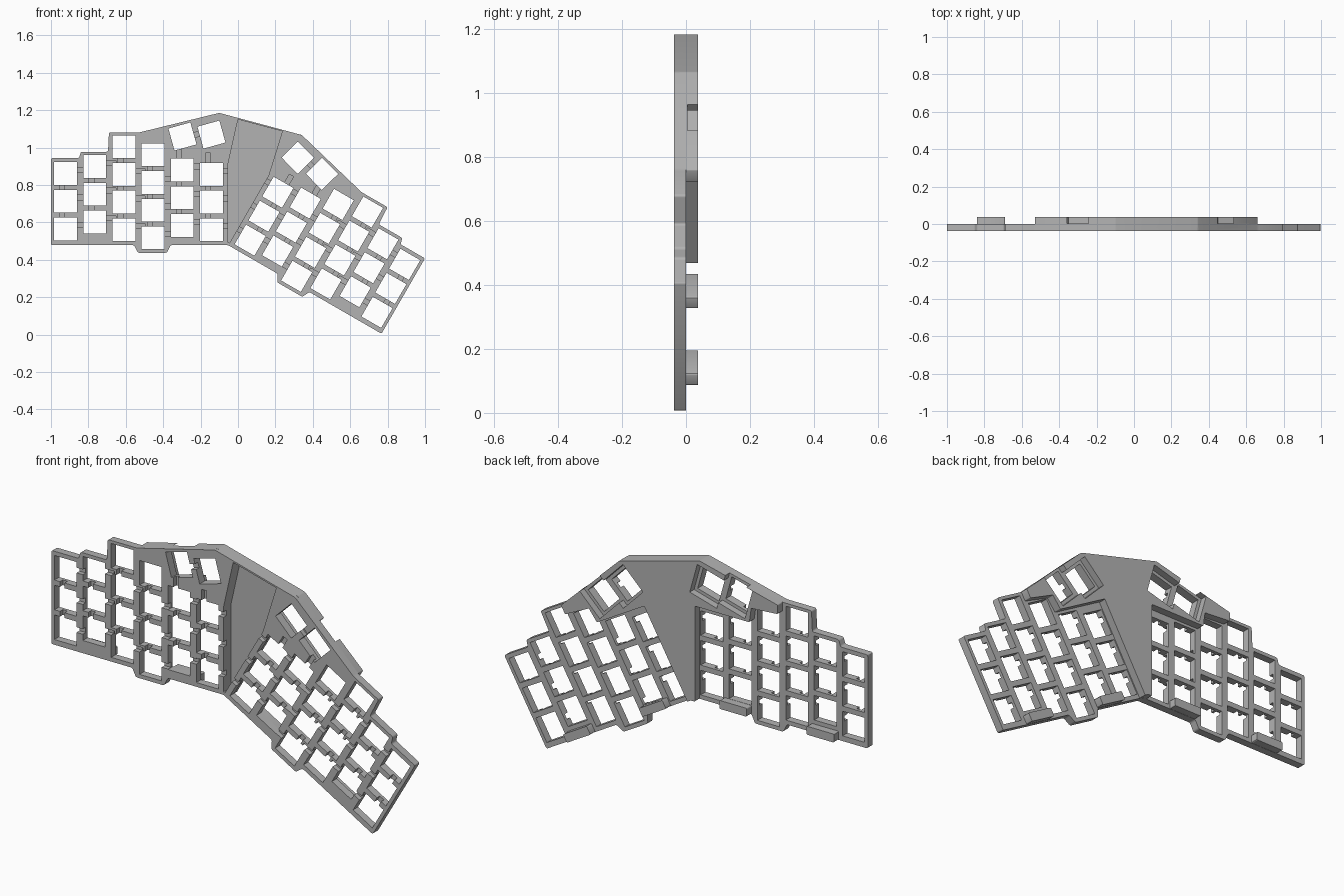
import bpy, bmesh, math

if "Cube" in bpy.data.objects:
    bpy.data.objects.remove(bpy.data.objects["Cube"], do_unlink=True)

HINGE = (-0.053, 0.478)
TILT = math.radians(30)
FRONT, MID, BACK = -0.038, 0.0, 0.038
HALF_HOLE, PITCH = 0.061, 0.148

grey = bpy.data.materials.new("plain_grey")
grey.use_nodes = True
grey.diffuse_color = (0.45, 0.45, 0.45, 1)
grey.node_tree.nodes["Principled BSDF"].inputs["Base Color"].default_value = grey.diffuse_color


def mirror(p):
    """Reflect a point of the right-hand half onto the tilted left half."""
    lx, lz = HINGE[0] - p[0], p[1] - HINGE[1]
    return (HINGE[0] + lx * math.cos(TILT) + lz * math.sin(TILT),
            HINGE[1] - lx * math.sin(TILT) + lz * math.cos(TILT))


def both(points):
    """Close a half outline with its mirrored copy."""
    return points + [mirror(p) for p in reversed(points)]


def prism(bm, points, y0, y1, bevel=0.0):
    part = bmesh.new()
    low = [part.verts.new((x, y0, z)) for x, z in points]
    high = [part.verts.new((x, y1, z)) for x, z in points]
    part.faces.new(low)
    part.faces.new(high)
    sides = []
    for i in range(len(points)):
        j = (i + 1) % len(points)
        part.faces.new((low[i], low[j], high[j], high[i]))
        sides.append(part.edges.get((low[i], high[i])))
    if bevel:
        bmesh.ops.bevel(part, geom=sides, offset=bevel, segments=3, profile=0.5, affect='EDGES')
    bmesh.ops.recalc_face_normals(part, faces=part.faces)
    temp = bpy.data.meshes.new("temp")
    part.to_mesh(temp)
    part.free()
    bm.from_mesh(temp)
    bpy.data.meshes.remove(temp)


def rect(cx, cz, hx, hz, angle=0.0):
    c, s = math.cos(angle), math.sin(angle)
    return [(cx + u * hx * c - v * hz * s, cz + u * hx * s + v * hz * c)
            for u, v in ((-1, -1), (1, -1), (1, 1), (-1, 1))]


def pair(bm, points, y0, y1, bevel=0.0):
    prism(bm, points, y0, y1, bevel)
    prism(bm, [mirror(p) for p in points], y0, y1, bevel)


def finish(bm, name):
    mesh = bpy.data.meshes.new(name)
    bm.to_mesh(mesh)
    bm.free()
    mesh.materials.append(grey)
    obj = bpy.data.objects.new(name, mesh)
    bpy.context.collection.objects.link(obj)
    return obj


def combine(target, tool, operation):
    mod = target.modifiers.new(operation.lower(), 'BOOLEAN')
    mod.operation, mod.object, mod.solver = operation, tool, 'EXACT'
    mod.use_self = True
    bpy.ops.object.select_all(action='DESELECT')
    bpy.context.view_layer.objects.active = target
    target.select_set(True)
    bpy.ops.object.modifier_apply(modifier=mod.name)
    bpy.data.objects.remove(tool, do_unlink=True)


# Thin key plate with stepped outline
outline = [(-0.36, 0.478), (-0.38, 0.437), (-0.535, 0.437), (-0.555, 0.478),
           (-1.0, 0.478), (-1.0, 0.943), (-0.85, 0.943), (-0.84, 0.977), (-0.695, 0.977),
           (-0.69, 1.08), (-0.53, 1.08), (-0.1, 1.185)]
bm = bmesh.new()
prism(bm, [HINGE] + both(outline), FRONT, MID, 0.008)
case = finish(bm, "keyboard_case")

# Thick centre and thumb housing
housing = [(-0.075, 0.478), (-0.075, 0.953), (-0.375, 0.953), (-0.385, 1.025),
           (-0.53, 1.035), (-0.53, 1.08), (-0.1, 1.185)]
bm = bmesh.new()
prism(bm, [HINGE] + both(housing), -0.02, BACK, 0.004)
combine(case, finish(bm, "centre_housing"), 'UNION')

# Feet along the lower edge
bm = bmesh.new()
for cx in (-0.765, -0.285):
    pair(bm, rect(cx, 0.5, 0.075, 0.021), -0.02, BACK, 0.006)
combine(case, finish(bm, "feet"), 'UNION')

# Recesses around the thumb keys, and the front bay in the centre
thumbs = [(-0.297, 1.059), (-0.142, 1.069)]
lean = math.radians(15.5)
bm = bmesh.new()
for x, z in thumbs:
    pair(bm, rect(x, z, 0.077, 0.077, lean), 0.004, 0.1)
prism(bm, both([(-0.054, 0.492), (-0.054, 0.91), (0.0, 1.15)]), -0.1, 0.024)
combine(case, finish(bm, "recess_cutter"), 'DIFFERENCE')

# Key holes in staggered columns: bottom key height and key count
columns = [(0.565, 3), (0.602, 3), (0.56, 4), (0.517, 4), (0.583, 3), (0.56, 3)]
holes, wires = bmesh.new(), bmesh.new()
for x, z in thumbs:
    pair(holes, rect(x, z, HALF_HOLE, HALF_HOLE, lean), -0.1, 0.1)
for i, (base, count) in enumerate(columns):
    x = -0.922 + 0.156 * i
    for row in range(count):
        z = base + PITCH * row
        pair(holes, rect(x, z, HALF_HOLE, HALF_HOLE), -0.1, 0.1)
        # Wire channels to the next key above and beside
        if row < count - 1 or i > 3:
            pair(wires, rect(x - 0.018, z + PITCH / 2, 0.013, 0.04), -0.1, -0.015)
        if row < 3:
            pair(wires, rect(x + 0.078, z + 0.02, 0.035, 0.013), -0.1, -0.015)
pair(wires, rect(-0.22, 1.07, 0.035, 0.013, lean), -0.1, -0.015)
combine(case, finish(holes, "hole_cutter"), 'DIFFERENCE')
combine(case, finish(wires, "channel_cutter"), 'DIFFERENCE')

bpy.ops.object.shade_smooth_by_angle(angle=math.radians(30))
